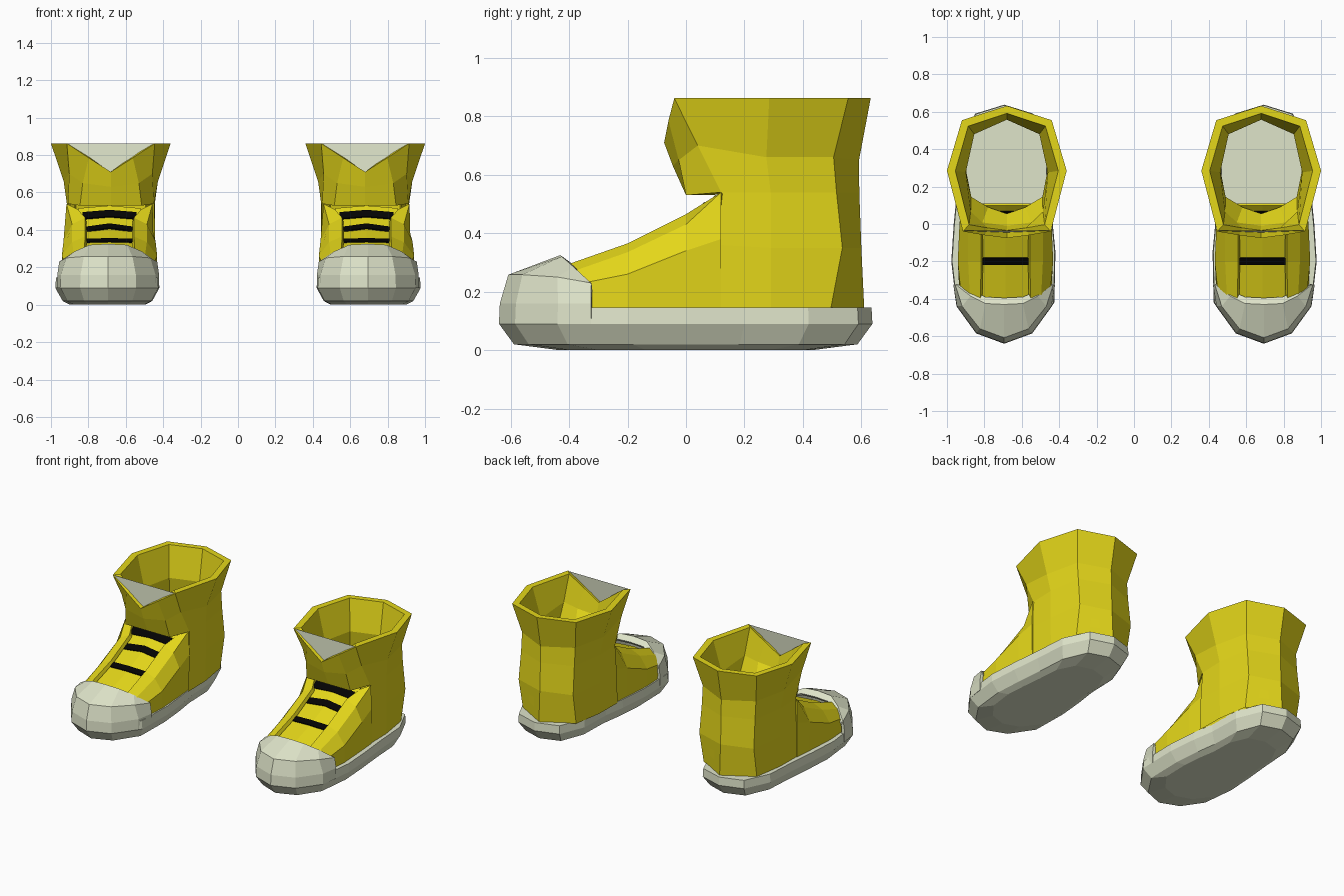
import bpy, bmesh

if "Cube" in bpy.data.objects:
    bpy.data.objects.remove(bpy.data.objects["Cube"])


def material(name, rgb):
    m = bpy.data.materials.new(name)
    m.diffuse_color = (*rgb, 1)
    m.use_nodes = True
    m.node_tree.nodes["Principled BSDF"].inputs["Base Color"].default_value = m.diffuse_color
    return m


YELLOW = material("yellow canvas", (0.78, 0.68, 0.01))
GREY = material("pale grey rubber", (0.74, 0.78, 0.59))
BLACK = material("black lace", (0.001, 0.001, 0.001))
CENTRE = 0.68  # distance of each boot from the middle


def full(half):
    """Half row that begins on the centre line -> whole row, far side first."""
    return [(-u, y, z) for u, y, z in half[::-1] if u > 0] + half


def inset(row, ku, ky):
    """Shrink a row towards the middle of the shaft."""
    return [(u * ku, .28 + (y - .28) * ky, z) for u, y, z in row]


def build(name, side, grids, mat, thick=0, caps=False, shift=0.0):
    """Join grids of points (rows, closed, flipped) into one flat-shaded mesh."""
    bm = bmesh.new()
    for rows, closed, flip in grids:
        vs = [[bm.verts.new((side * (CENTRE + shift + u), y, z)) for u, y, z in r] for r in rows]
        n = len(rows[0])
        for a, b in zip(vs, vs[1:]):
            for i in range(n if closed else n - 1):
                j = (i + 1) % n
                f = [a[i], a[j], b[j], b[i]]
                bm.faces.new(f[::-1] if flip != (side < 0) else f)
        if caps:
            bm.faces.new(vs[0])
            bm.faces.new(vs[-1])
    bmesh.ops.remove_doubles(bm, verts=bm.verts, dist=0.0005)
    if caps:
        bmesh.ops.recalc_face_normals(bm, faces=bm.faces)
    me = bpy.data.meshes.new(name)
    bm.to_mesh(me)
    bm.free()
    me.materials.append(mat)
    ob = bpy.data.objects.new(name, me)
    bpy.context.collection.objects.link(ob)
    if thick:
        mod = ob.modifiers.new("thickness", "SOLIDIFY")
        mod.thickness = thick
        mod.offset = -1
    return ob


# Sole outline, outer side then inner side, counter-clockwise from the toe
OUTLINE = [(0, -.64), (.15, -.585), (.255, -.44), (.283, -.2), (.27, 0), (.25, .2), (.235, .42),
           (.155, .59), (0, .638), (-.155, .59), (-.225, .42), (-.232, .2), (-.255, .05),
           (-.274, -.15), (-.268, -.42), (-.15, -.585)]
SOLE = [[(u * k, y * ky, z) for u, y in OUTLINE]
        for k, ky, z in ((.72, .68, 0), (.86, .92, .02), (1, 1, .09), (.985, .995, .145))]

# Shaft half rows, from the back around to the front
SHAFT_TOP = [
    [(0, .632, .862), (.24, .555, .862), (.32, .285, .862), (.235, -.04, .862), (.118, -.06, .785), (0, -.075, .71)],
    [(0, .592, .65), (.2, .505, .66), (.252, .275, .66), (.222, .04, .70), (.15, -.025, .65), (0, -.045, .63)],
    [(0, .593, .54), (.2, .515, .54), (.235, .29, .54), (.23, .12, .54), (.165, 0, .53), (0, 0, .53)]]
SHAFT_LOW = [SHAFT_TOP[2][:4],
             [(0, .6, .35), (.205, .535, .35), (.235, .29, .35), (.235, .11, .36)],
             [(0, .61, .14), (.2, .495, .14), (.232, .29, .14), (.235, .1, .14)]]

# Lining: the neck of the lining juts inwards at the front
NECK = inset(SHAFT_TOP[2][:3], .93, .94) + [(.19, .145, .54), (.10, .09, .53), (0, .055, .53)]
LINING_TOP = [NECK, inset(SHAFT_TOP[1], .87, .89), inset(SHAFT_TOP[0], .86, .885)]
LINING_LOW = [inset(SHAFT_LOW[2], .93, .95), inset(SHAFT_LOW[1], .93, .94), NECK[:4]]

# Vamp half sections, from the base up to the lace opening
VAMP = [
    [(.232, .12, .13), (.234, .12, .38), (.23, .12, .54), (.17, .09, .51)],
    [(.242, 0, .13), (.246, 0, .34), (.2, 0, .43), (.13, 0, .465)],
    [(.255, -.2, .13), (.255, -.2, .26), (.2, -.2, .335), (.13, -.2, .365)],
    [(.245, -.4, .13), (.235, -.4, .22), (.19, -.4, .265), (.135, -.4, .295)]]

# Toe cap half rows, from the toe centre to the side
CAP = [
    [(0, -.64, .09), (.15, -.585, .09), (.255, -.44, .09), (.272, -.325, .09)],
    [(0, -.637, .16), (.148, -.582, .16), (.253, -.438, .16), (.272, -.325, .16)],
    [(0, -.608, .258), (.13, -.56, .258), (.225, -.44, .25), (.262, -.325, .23)],
    [(0, -.43, .325), (.10, -.425, .32), (.18, -.385, .285), (.26, -.323, .228)],
    [(0, -.395, .298), (.10, -.39, .296), (.18, -.355, .265), (.25, -.32, .2)]]

# Tongue crown line (y, z) from the neck down to the toe cap
CROWN = [(.10, .53), (.04, .472), (-.04, .408), (-.2, .336), (-.42, .262)]


def tongue_z(y):
    """Height of the tongue crown along the instep."""
    for (y0, z0), (y1, z1) in zip(CROWN, CROWN[1:]):
        if y >= y1:
            return z0 + (z1 - z0) * (y - y0) / (y1 - y0)


for side, word in ((-1, "left"), (1, "right")):
    build(word + "_sole", side, [(SOLE, True, False)], GREY, caps=True, shift=.014)
    build(word + "_toe_cap", side, [([full(r) for r in CAP], False, False)], GREY, .02, shift=.014)
    # Shaft: lining, flat rim, outside, and the ledge under the flared front
    top = [full(r) for r in LINING_TOP + SHAFT_TOP]
    low = [full(r) for r in SHAFT_LOW]
    lining = [full(r) for r in LINING_LOW]
    ledge = [SHAFT_TOP[2][3:], NECK[3:]]
    far_ledge = [[(-u, y, z) for u, y, z in r] for r in ledge]
    build(word + "_shaft", side, [(top, True, False), (low, False, False), (lining, False, False),
                                  (ledge, False, False), (far_ledge, False, True)], YELLOW)
    # Instep sides, leaving the lace opening between them
    other = [[(-u, y, z) for u, y, z in r] for r in VAMP]
    build(word + "_vamp", side, [(VAMP, False, False), (other, False, True)], YELLOW, .025, shift=.007)

    # Slightly arched tongue, sunk below the edges of the opening
    rows = [[(.165, y, z - .014), (0, y, z), (-.165, y, z - .014)] for y, z in CROWN]
    build(word + "_tongue", side, [(rows, False, False)], YELLOW, .015, shift=.007)

    # Three laces over the tongue
    for i, (y, bow) in enumerate(((.045, .012), (-.04, .02), (-.2, .004))):
        rows = [[(.145, t, tongue_z(t) + .012 - bow), (0, t, tongue_z(t) + .012),
                 (-.145, t, tongue_z(t) + .012 - bow)] for t in (y + .019, y - .019)]
        build(f"{word}_lace_{i + 1}", side, [(rows, False, False)], BLACK, .008, shift=.007)

    # Pale panel filling the notch at the front of the collar
    rows = [[(-.232, -.036, .861), (0, -.036, .861), (.232, -.036, .861)],
            [(0, -.045, .708)] * 3]
    me = bpy.data.meshes.new(word + "_notch_panel")
    tri = [rows[0][0], rows[1][0], rows[0][2]]
    me.from_pydata([(side * CENTRE + u, y, z) for u, y, z in tri], [], [(0, 1, 2)])
    me.materials.append(GREY)
    bpy.context.collection.objects.link(bpy.data.objects.new(word + "_notch_panel", me))
